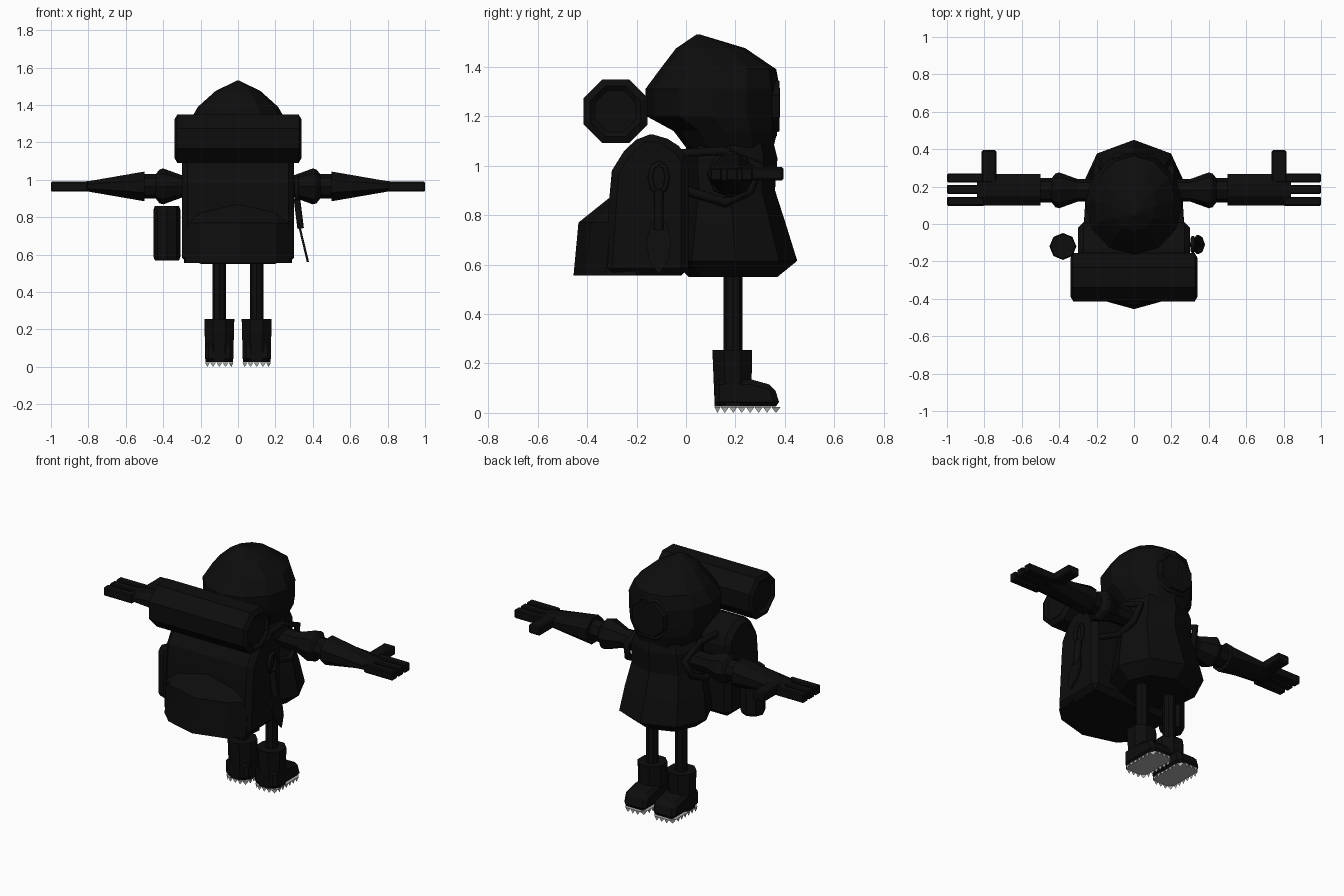
import bpy, bmesh, math
from mathutils import Vector

if "Cube" in bpy.data.objects:
    bpy.data.objects.remove(bpy.data.objects["Cube"])


def material(name, value):
    m = bpy.data.materials.new(name)
    m.use_nodes = True
    col = (value, value, value, 1)
    m.diffuse_color = col
    m.node_tree.nodes["Principled BSDF"].inputs["Base Color"].default_value = col
    return m


BLACK = material("soot black", 0.004)
GREY = material("sole grey", 0.4)


def finish(name, bm, mat=BLACK, bevel=0):
    bmesh.ops.recalc_face_normals(bm, faces=bm.faces)
    mesh = bpy.data.meshes.new(name)
    bm.to_mesh(mesh)
    bm.free()
    mesh.materials.append(mat)
    ob = bpy.data.objects.new(name, mesh)
    bpy.context.collection.objects.link(ob)
    if bevel:
        mod = ob.modifiers.new("soft corners", "BEVEL")
        mod.width = bevel
        mod.segments = 1
        mod.limit_method = "ANGLE"
    return ob


def loft(name, rings, sides=8, turn=0.0, axis="z", bevel=0):
    """Skin elliptical rings: (position along axis, centre a, centre b, radius a, radius b)."""
    bm = bmesh.new()
    loops = []
    for p, ca, cb, ra, rb in rings:
        loop = []
        for i in range(sides):
            t = math.tau * (i + turn) / sides
            a, b = ca + ra * math.cos(t), cb + rb * math.sin(t)
            loop.append(bm.verts.new((a, b, p) if axis == "z" else
                                     (p, a, b) if axis == "x" else (a, p, b)))
        loops.append(loop)
    for lo, hi in zip(loops, loops[1:]):
        for i in range(sides):
            j = (i + 1) % sides
            bm.faces.new((lo[i], lo[j], hi[j], hi[i]))
    bm.faces.new(loops[0])
    bm.faces.new(loops[-1])
    return finish(name, bm, bevel=bevel)


def extrude_side(name, profile, x0, x1, bevel=0):
    """Extrude a (y, z) outline across x."""
    bm = bmesh.new()
    face = bm.faces.new([bm.verts.new((x0, y, z)) for y, z in profile])
    out = bmesh.ops.extrude_face_region(bm, geom=[face])
    moved = [v for v in out["geom"] if isinstance(v, bmesh.types.BMVert)]
    bmesh.ops.translate(bm, verts=moved, vec=(x1 - x0, 0, 0))
    return finish(name, bm, bevel=bevel)


def box(name, x, y, z, bevel=0):
    return extrude_side(name, [(y[0], z[0]), (y[1], z[0]), (y[1], z[1]), (y[0], z[1])],
                        x[0], x[1], bevel)


def tube(name, points, radius, closed=False):
    cu = bpy.data.curves.new(name, "CURVE")
    cu.dimensions = "3D"
    cu.bevel_depth = radius
    cu.bevel_resolution = 1
    sp = cu.splines.new("POLY")
    sp.points.add(len(points) - 1)
    for p, co in zip(sp.points, points):
        p.co = (*co, 1)
    sp.use_cyclic_u = closed
    cu.materials.append(BLACK)
    ob = bpy.data.objects.new(name, cu)
    bpy.context.collection.objects.link(ob)


# Flared coat
loft("coat", [(0.55, 0, 0.19, 0.2, 0.18), (0.615, 0, 0.2, 0.28, 0.25),
              (0.76, 0, 0.19, 0.26, 0.215), (0.9, 0, 0.18, 0.23, 0.18),
              (1.03, 0, 0.18, 0.22, 0.19), (1.09, 0, 0.18, 0.19, 0.175)])

# Hooded head
loft("hood", [(1.06, 0, 0.18, 0.18, 0.17), (1.14, 0, 0.16, 0.23, 0.21),
              (1.2, 0, 0.11, 0.255, 0.27), (1.31, 0, 0.108, 0.26, 0.272),
              (1.39, 0, 0.13, 0.215, 0.235), (1.475, 0, 0.1, 0.12, 0.14),
              (1.53, 0, 0.05, 0.008, 0.008)], sides=12)

# Face window with a rim
loft("visor", [(0.3, 0, 1.24, 0.14, 0.13), (0.378, 0, 1.24, 0.115, 0.11)],
     sides=8, turn=0.5, axis="y")
tube("visor_rim", [(0.135 * math.cos(t), 0.365 - 0.05 * math.cos(t) ** 2,
                    1.24 + 0.125 * math.sin(t))
                   for t in [math.tau * (i + 0.5) / 8 for i in range(8)]], 0.012, True)

# Rucksack: main bag, lower pocket
extrude_side("rucksack", [(0.01, 0.555), (0.01, 1.03), (-0.03, 1.08), (-0.1, 1.125),
                          (-0.18, 1.125), (-0.25, 1.06), (-0.3, 0.98), (-0.31, 0.87),
                          (-0.33, 0.555)], -0.3, 0.3, 0.03)
bm = bmesh.new()
rows = []
for z, back in ((0.555, -0.455), (0.77, -0.435), (0.87, -0.31)):
    rows.append([bm.verts.new((x, y, z)) for x, y in
                 ((-0.29, -0.2), (-0.28, back + 0.13), (-0.2, back + 0.055), (0, back),
                  (0.2, back + 0.055), (0.28, back + 0.13), (0.29, -0.2))])
for lo, hi in zip(rows, rows[1:]):
    for i in range(7):
        j = (i + 1) % 7
        bm.faces.new((lo[i], lo[j], hi[j], hi[i]))
bm.faces.new(rows[0])
bm.faces.new(rows[-1])
finish("rucksack_pocket", bm)

# Bedroll with dished ends
R = 0.14
loft("bedroll", [(x, -0.285, 1.22, r, r) for x, r in
                 ((-0.325, 0.09), (-0.34, 0.11), (-0.325, R), (0.325, R),
                  (0.34, 0.11), (0.325, 0.09))], turn=0.5, axis="x")

# Canteen on one side
loft("canteen", [(0.57, -0.38, -0.12, 0.065, 0.065), (0.59, -0.38, -0.12, 0.072, 0.072),
                 (0.84, -0.38, -0.12, 0.072, 0.072), (0.86, -0.38, -0.12, 0.065, 0.065)])

# Trowel on the other side: loop handle, shaft, tilted blade
tube("trowel_loop", [(0.315, -0.11 + 0.035 * math.cos(t), 0.95 + 0.06 * math.sin(t))
                     for t in [math.tau * i / 8 for i in range(8)]], 0.012, True)
tube("trowel_shaft", [(0.315, -0.11, 0.9), (0.335, -0.11, 0.74)], 0.02)
bm = bmesh.new()
outline = [(-0.14, 0.77), (-0.08, 0.77), (-0.06, 0.7), (-0.07, 0.62),
           (-0.11, 0.56), (-0.15, 0.62), (-0.16, 0.7)]
front = [bm.verts.new((0.38 - 0.24 * (z - 0.56), y, z)) for y, z in outline]
back = [bm.verts.new(v.co - Vector((0.012, 0, 0))) for v in front]
bm.faces.new(front)
bm.faces.new(back)
for i in range(7):
    j = (i + 1) % 7
    bm.faces.new((front[i], front[j], back[j], back[i]))
finish("trowel_blade", bm)

for side, s in (("left", 1), ("right", -1)):
    # Shoulder strap
    tube(side + "_strap", [(s * x, y, z) for x, y, z in
                           ((0.2, -0.02, 1.05), (0.2, 0.15, 1.06), (0.2, 0.3, 1.0),
                            (0.22, 0.26, 0.9), (0.24, 0.16, 0.85), (0.25, 0.0, 0.9))], 0.02)

    # Sleeve with puffed elbow, then gauntlet
    loft(side + "_sleeve", [(s * x, 0.18, 0.965, r, r) for x, r in
                            ((0.18, 0.06), (0.3, 0.06), (0.4, 0.096), (0.42, 0.09),
                             (0.44, 0.065), (0.52, 0.065))], axis="x")
    loft(side + "_gauntlet", [(s * 0.5, 0.183, 0.965, 0.09, 0.086),
                              (s * 0.8, 0.183, 0.965, 0.09, 0.03),
                              (s * 0.84, 0.183, 0.963, 0.085, 0.026)],
         turn=0.5, axis="x")
    for n, y in enumerate((0.121, 0.185, 0.246)):
        box(f"{side}_finger_{n + 1}", (s * 0.8, s), (y - 0.024, y + 0.024),
            (0.937, 0.99), 0.006)
    box(side + "_thumb", (s * 0.735, s * 0.815), (0.22, 0.395), (0.94, 0.995), 0.008)

    # Leg and boot
    cx = s * 0.1
    loft(side + "_leg", [(0.2, cx, 0.19, 0.036, 0.038), (0.58, cx, 0.19, 0.036, 0.038)])
    loft(side + "_boot_shaft", [(0.025, cx, 0.19, 0.08, 0.08),
                                (0.255, cx, 0.187, 0.087, 0.087)], turn=0.5)
    extrude_side(side + "_boot_foot", [(0.115, 0.025), (0.383, 0.025), (0.355, 0.11),
                                       (0.265, 0.135), (0.115, 0.135)],
                 cx - 0.077, cx + 0.077, 0.02)

    # Flat sole edged with small hanging teeth
    bm = bmesh.new()
    edge = [Vector((cx + x, y, 0.024)) for x, y in
            ((-0.05, 0.115), (0.05, 0.115), (0.077, 0.14), (0.077, 0.345),
             (0.05, 0.383), (-0.05, 0.383), (-0.077, 0.345), (-0.077, 0.14))]
    bm.faces.new([bm.verts.new(p) for p in reversed(edge)])
    for i, a in enumerate(edge):
        b = edge[(i + 1) % len(edge)]
        count = max(1, round((b - a).length / 0.033))
        for k in range(count):
            p, q = a.lerp(b, k / count), a.lerp(b, (k + 1) / count)
            tip = (p + q) / 2
            tip.z = 0
            bm.faces.new([bm.verts.new(v) for v in (p, tip, q)])
    finish(side + "_sole", bm, GREY)
